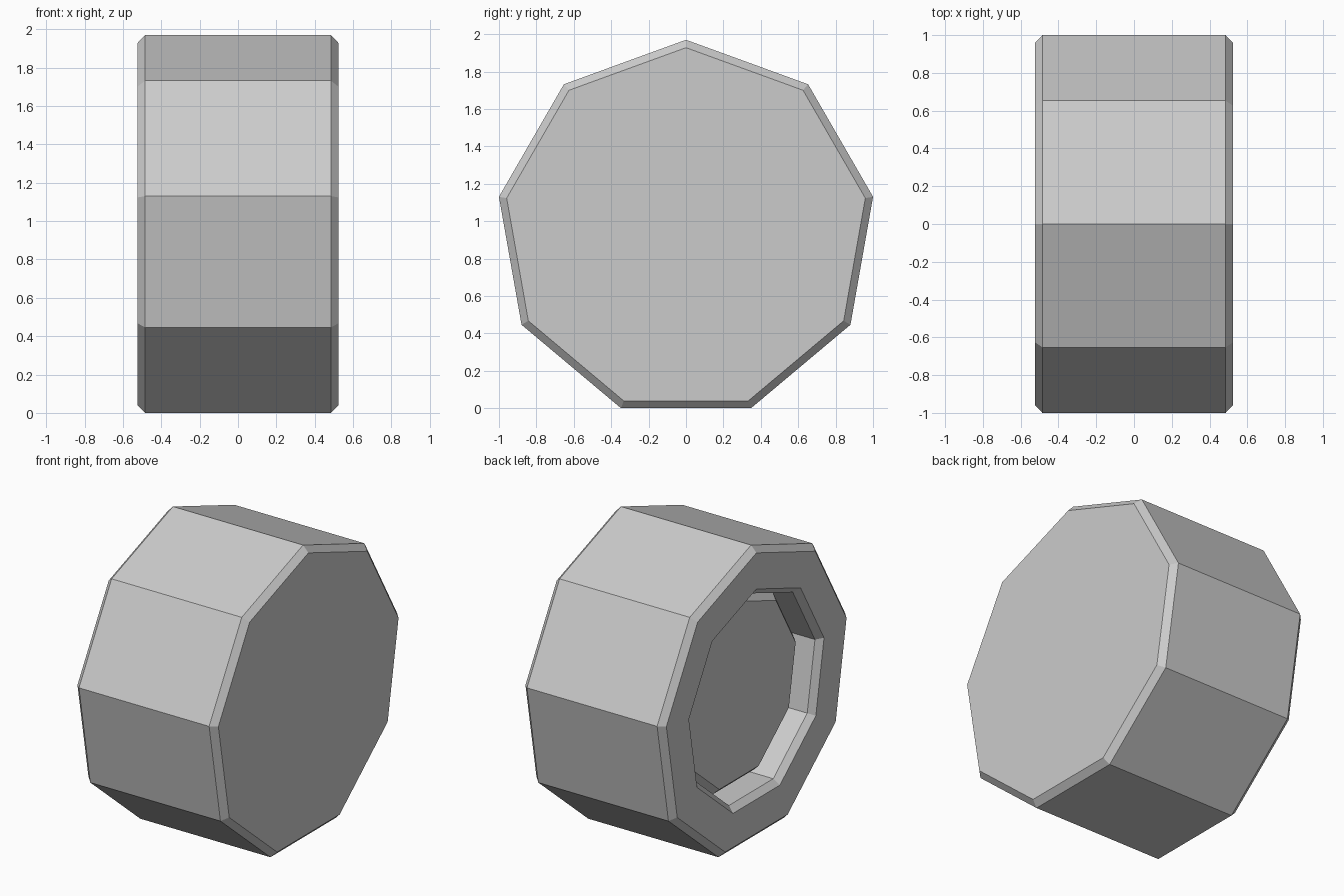
import bpy, bmesh, math

if "Cube" in bpy.data.objects:
    bpy.data.objects.remove(bpy.data.objects["Cube"])

SIDES = 9
R = 1.0155                                   # outer corner radius
CENTRE_Z = R * math.cos(math.pi / SIDES)     # flat side rests on the ground


def lathe(name, profile):
    """Sweep (x, radius) points around the x axis, capping both ends."""
    bm = bmesh.new()
    rings = []
    for x, r in profile:
        ring = []
        for i in range(SIDES):
            a = 2 * math.pi * i / SIDES
            ring.append(bm.verts.new((x, r * math.sin(a), CENTRE_Z + r * math.cos(a))))
        rings.append(ring)
    for a, b in zip(rings, rings[1:]):
        for i in range(SIDES):
            j = (i + 1) % SIDES
            bm.faces.new((a[i], a[j], b[j], b[i]))
    bm.faces.new(rings[0])
    bm.faces.new(rings[-1])
    bmesh.ops.recalc_face_normals(bm, faces=bm.faces)
    mesh = bpy.data.meshes.new(name)
    bm.to_mesh(mesh)
    bm.free()
    obj = bpy.data.objects.new(name, mesh)
    bpy.context.collection.objects.link(obj)
    return obj


# Wheel body: closed on +x, bevelled recess on -x
lathe("wheel_body", [
    (0.525, R - 0.042), (0.485, R),
    (-0.485, R), (-0.525, R - 0.042),
    (-0.525, 0.73), (-0.485, 0.69), (-0.225, 0.69),
])

# Bevelled hub disc set inside the recess
lathe("hub_disc", [(-0.395, 0.612), (-0.35, 0.657), (-0.225, 0.657)])
